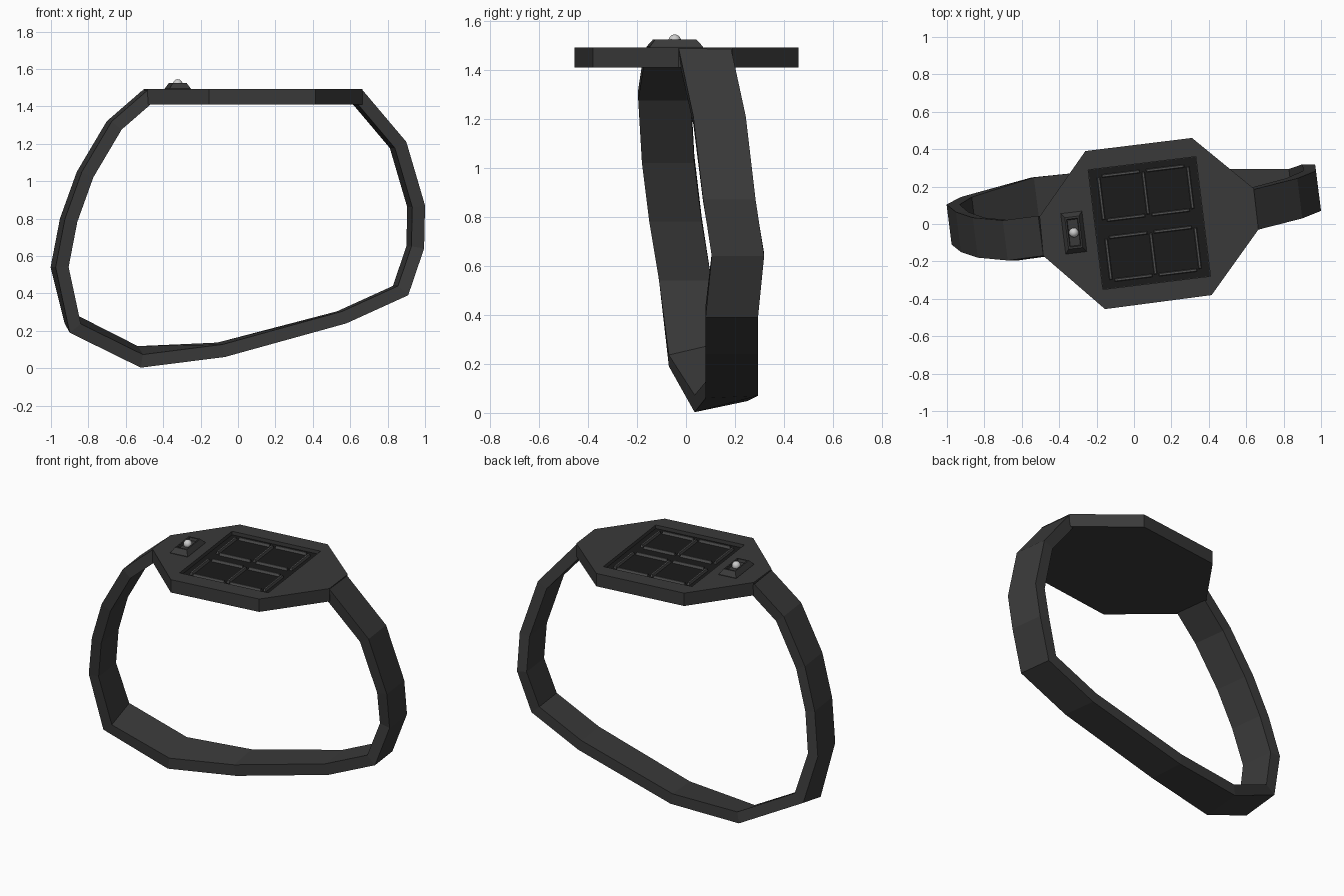
import bpy, bmesh, math
from mathutils import Vector, Matrix

if "Cube" in bpy.data.objects:
    bpy.data.objects.remove(bpy.data.objects["Cube"])

TILT = math.radians(7)


def material(name, v):
    m = bpy.data.materials.new(name)
    m.diffuse_color = (v, v, v, 1)
    m.use_nodes = True
    m.node_tree.nodes["Principled BSDF"].inputs["Base Color"].default_value = m.diffuse_color
    return m


BODY = material("body_dark", 0.042)
SCREEN = material("screen_black", 0.011)
BAR = material("bar_grey", 0.085)
KNOB = material("knob_light", 0.55)


def finish(name, bm, mat):
    bmesh.ops.recalc_face_normals(bm, faces=bm.faces)
    me = bpy.data.meshes.new(name)
    bm.to_mesh(me)
    bm.free()
    ob = bpy.data.objects.new(name, me)
    me.materials.append(mat)
    bpy.context.collection.objects.link(ob)
    return ob


def place(ob, x, y, z=0):
    ob.matrix_world = Matrix.Translation((x, y, z)) @ Matrix.Rotation(TILT, 4, 'Z')
    return ob


def loft(bm, rings):
    """Join closed rings of points with quads and cap both ends."""
    vs = [[bm.verts.new(p) for p in r] for r in rings]
    n = len(vs[0])
    for a, b in zip(vs, vs[1:]):
        for i in range(n):
            j = (i + 1) % n
            bm.faces.new((a[i], a[j], b[j], b[i]))
    bm.faces.new(vs[0])
    bm.faces.new(vs[-1])


def rect(hx, hy, z, cx=0, cy=0):
    return [(cx + sx * hx, cy + sy * hy, z) for sx, sy in ((-1, -1), (1, -1), (1, 1), (-1, 1))]


# Eight-sided plate
outline = [(-0.26, 0.39), (0.31, 0.46), (0.64, 0.19), (0.665, -0.03),
           (0.415, -0.38), (-0.155, -0.455), (-0.485, -0.17), (-0.505, 0.04)]
bm = bmesh.new()
loft(bm, [[(x, y, z) for x, y in outline] for z in (1.41, 1.492)])
plate = finish("plate", bm, BODY)

# Recess for the screen
CX, CY = 0.082, 0.005
bm = bmesh.new()
loft(bm, [rect(0.29, 0.322, 1.468), rect(0.29, 0.322, 1.6)])
cutter = place(finish("screen_cutter", bm, BODY), CX, CY)
cutter.hide_render = True
cutter.hide_viewport = True
mod = plate.modifiers.new("recess", 'BOOLEAN')
mod.operation = 'DIFFERENCE'
mod.solver = 'EXACT'
mod.object = cutter

# Black screen lining the recess floor
bm = bmesh.new()
loft(bm, [rect(0.289, 0.321, 1.46), rect(0.289, 0.321, 1.47)])
place(finish("screen", bm, SCREEN), CX, CY)

# Thin raised bars framing the four cells
bm = bmesh.new()


def bar(cx, cy, hx, hy):
    loft(bm, [rect(hx, hy, 1.468, cx, cy), rect(hx - 0.004, hy - 0.004, 1.486, cx, cy)])


for v0, v1 in ((0.043, 0.28), (-0.28, -0.05)):
    for u in (-0.24, 0.0, 0.24):
        bar(u, (v0 + v1) / 2, 0.009, (v1 - v0) / 2 - 0.004)
    for u in (-0.12, 0.12):
        for v in (v0, v1):
            bar(u, v, 0.103, 0.009)
place(finish("screen_bars", bm, BAR), CX, CY)

# Button housing: tapered block with a sunk slot
BX, BY = -0.322, -0.046
bm = bmesh.new()
loft(bm, [rect(0.057, 0.109, 1.485), rect(0.057, 0.109, 1.495), rect(0.038, 0.085, 1.524),
          rect(0.03, 0.075, 1.524), rect(0.027, 0.07, 1.508)])
place(finish("button_housing", bm, BODY), BX, BY)

# Round button
bm = bmesh.new()
bmesh.ops.create_uvsphere(bm, u_segments=12, v_segments=8, radius=0.026)
for f in bm.faces:
    f.smooth = True
place(finish("button", bm, KNOB), BX, BY, 1.519)

# Strap: front outer edge stations, plus the lift of the back edge
path = [(-0.485, -0.17, 1.485, 0), (-0.675, -0.195, 1.32, 0), (-0.835, -0.18, 1.05, 0),
        (-0.925, -0.15, 0.80, 0), (-0.975, -0.11, 0.54, 0), (-0.90, -0.07, 0.19, 0.05),
        (-0.52, 0.035, 0.003, 0.045), (-0.07, 0.08, 0.06, 0.01), (0.58, 0.08, 0.24, 0),
        (0.91, 0.08, 0.39, 0), (0.995, 0.105, 0.64, 0), (1.0, 0.07, 0.87, 0),
        (0.90, 0.03, 1.21, 0), (0.665, -0.03, 1.488, 0)]
THICK = 0.068
pts = [Vector(p[:3]) for p in path]


def normal(a, b):
    d = b - a
    return Vector((-d.z, 0, d.x)).normalized()


rings = []
for i, p in enumerate(pts):
    n0 = normal(pts[max(i - 1, 0)], pts[max(i, 1)])
    n1 = normal(pts[min(i, len(pts) - 2)], pts[min(i + 1, len(pts) - 1)])
    m = (n0 + n1).normalized()
    inward = m * (THICK / max(m.dot(n0), 0.6))
    w = Vector((-0.027, 0.214, path[i][3]))
    rings.append([p, p + w, p + w + inward, p + inward])
bm = bmesh.new()
loft(bm, rings)
finish("strap", bm, BODY)
